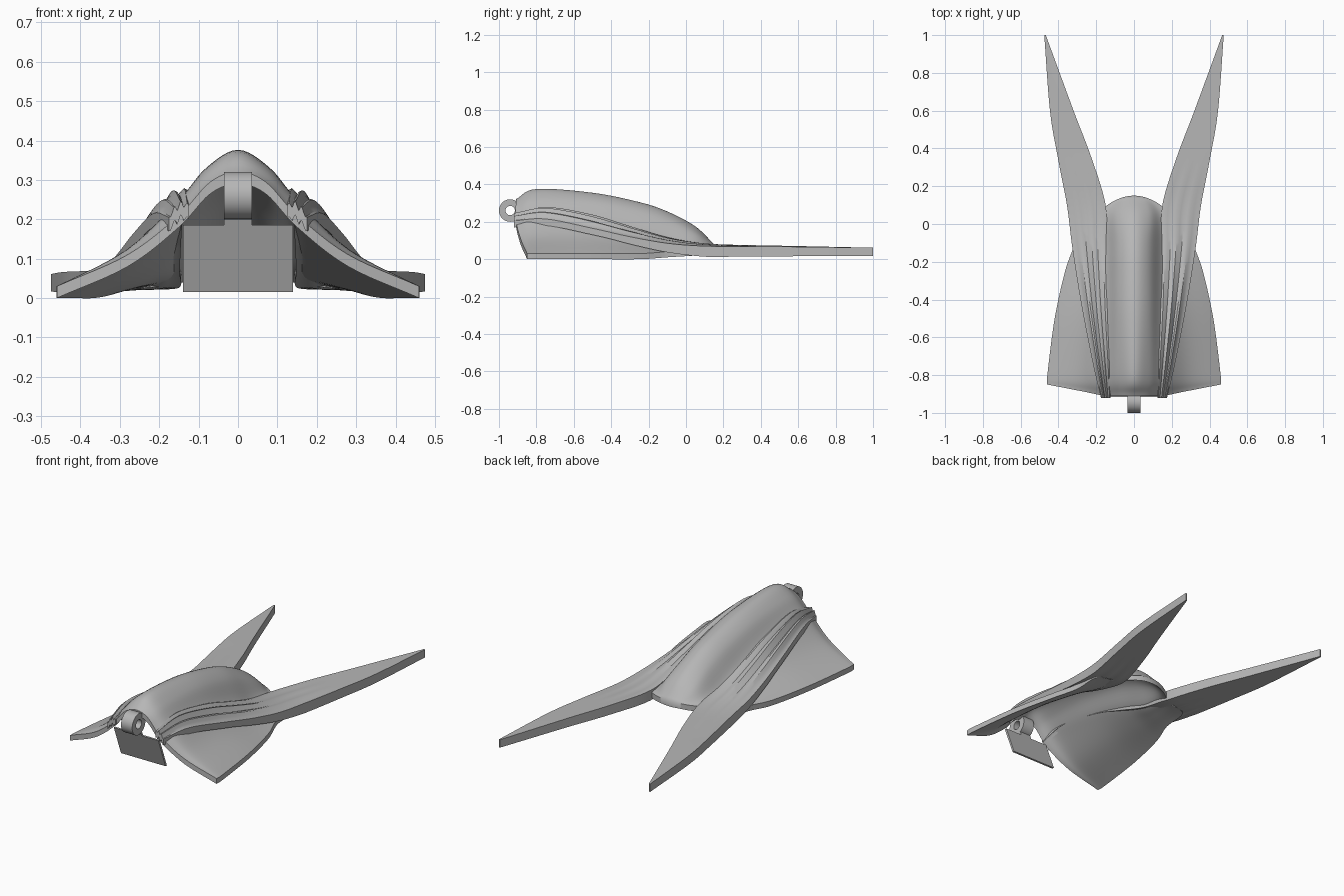
import bpy, bmesh, math
from mathutils import Vector

cube = bpy.data.objects.get("Cube")
if cube:
    bpy.data.objects.remove(cube)

metal = bpy.data.materials.new("plain_grey")
metal.use_nodes = True
GREY = (0.47, 0.47, 0.47, 1)
metal.diffuse_color = GREY
metal.node_tree.nodes["Principled BSDF"].inputs["Base Color"].default_value = GREY


def smooth_path(pts, steps):
    """Catmull-Rom points through pts."""
    ext = [2 * pts[0] - pts[1]] + pts + [2 * pts[-1] - pts[-2]]
    out = []
    for a, b, c, d in zip(ext, ext[1:], ext[2:], ext[3:]):
        for k in range(steps):
            t = k / steps
            out.append(b + (c - a) * t / 2 + (2 * a - 5 * b + 4 * c - d) * t * t / 2
                       + (3 * b - a - 3 * c + d) * t ** 3 / 2)
    return out + [pts[-1]]


def smooth_grid(rows, across, along):
    rows = [smooth_path(r, across) for r in rows]
    columns = [smooth_path(list(c), along) for c in zip(*rows)]
    return list(zip(*columns))


def finish(name, bm, angle=35):
    bmesh.ops.recalc_face_normals(bm, faces=bm.faces)
    mesh = bpy.data.meshes.new(name)
    bm.to_mesh(mesh)
    bm.free()
    mesh.materials.append(metal)
    obj = bpy.data.objects.new(name, mesh)
    bpy.context.collection.objects.link(obj)
    bpy.ops.object.select_all(action="DESELECT")
    obj.select_set(True)
    bpy.context.view_layer.objects.active = obj
    bpy.ops.object.shade_smooth_by_angle(angle=math.radians(angle))
    return obj


def slab(name, rows, thickness, angle=35):
    """Closed sheet: the grid on top, a copy lowered by thickness(y) below."""
    bm = bmesh.new()
    top = [[bm.verts.new(p) for p in r] for r in rows]
    low = [[bm.verts.new((p.x, p.y, p.z - thickness(p.y))) for p in r] for r in rows]
    for g in (top, low):
        for r, s in zip(g, g[1:]):
            for k in range(len(r) - 1):
                bm.faces.new((r[k], r[k + 1], s[k + 1], s[k]))

    def border(g):
        return (g[0] + [r[-1] for r in g[1:]] + g[-1][-2::-1]
                + [r[0] for r in g[-2:0:-1]])
    a, b = border(top), border(low)
    for k in range(len(a)):
        bm.faces.new((a[k - 1], a[k], b[k], b[k - 1]))
    return finish(name, bm, angle)


# Domed body with its flared front wings: half sections (x, z) from centre out
sections = [
    (-0.91, [(0, .32), (.07, .295), (.15, .21), (.28, .11), (.46, .03)]),
    (-0.8, [(0, .375), (.08, .33), (.15, .25), (.28, .125), (.457, .03)]),
    (-0.5, [(0, .355), (.08, .315), (.15, .22), (.26, .12), (.42, .03)]),
    (-0.25, [(0, .305), (.08, .265), (.15, .16), (.24, .09), (.365, .03)]),
    (-0.1, [(0, .255), (.08, .215), (.15, .11), (.22, .07), (.315, .04)]),
    (0.05, [(0, .175), (.08, .145), (.14, .085), (.2, .065), (.3, .05)]),
    (0.15, [(0, .08), (.05, .08), (.1, .075), (.14, .07), (.18, .06)]),
]
rows = []
for y, half in sections:
    row = []
    for x, z in half:
        sweep = 0
        if y < -0.75:
            sweep = 0.13 * max(x - 0.15, 0) * (1.5 if y < -0.85 else 0.4)
        elif y > 0.1:
            sweep = -2.5 * x * x
        row.append(Vector((x, y + sweep, z)))
    rows.append([Vector((-p.x, p.y, p.z)) for p in row[:0:-1]] + row)
slab("body_shell", smooth_grid(rows, 6, 7), lambda y: 0.03, 50)

# Long rear wings: (y, inner x, inner z, outer x, outer z), rising into creased folds
wing = [
    (-0.92, .125, .235, .175, .205),
    (-0.75, .13, .275, .215, .215),
    (-0.5, .14, .235, .265, .165),
    (-0.3, .145, .175, .3, .12),
    (-0.1, .148, .115, .33, .085),
    (0.1, .15, .083, .355, .07),
    (0.35, .225, .075, .403, .068),
    (0.6, .32, .07, .445, .066),
    (1.0, .467, .061, .475, .061),
]


def wing_depth(y):
    """Underside rests on a flat plane at the rear, thin fold at the front."""
    t = min(max((y + 0.4) / 0.5, 0), 1)
    end = min(max((y - 0.1) / 0.9, 0), 1)
    return 0.035 + t * 0.022 - end * 0.012


FOLDS = 12
for side, name in ((1, "left_rear_wing"), (-1, "right_rear_wing")):
    edges = [[Vector((side * a, y, b)), Vector((side * c, y, d))]
             for y, a, b, c, d in wing]
    inner = smooth_path([e[0] for e in edges], 6)
    outer = smooth_path([e[1] for e in edges], 6)
    rows = []
    for p, q in zip(inner, outer):
        fade = min(max((0.35 - p.y) / 0.9, 0), 1)
        row = []
        for k in range(FOLDS + 1):
            u = k / FOLDS
            r = p.lerp(q, u)
            crease = (0.5, 1, 0.1, -0.6)[k % 4]
            r.z += fade * (0.012 * crease * math.sin(math.pi * u) ** 0.5
                           + 0.012 * math.sin(math.pi * u))
            row.append(r)
        rows.append(row)
    slab(name, rows, wing_depth, 30)

# Hanging ring at the nose, bored along x
bm = bmesh.new()
SEG = 40
loops = []
for k in range(SEG):
    a = 2 * math.pi * k / SEG
    loops.append([bm.verts.new((x, -0.94 + r * math.cos(a), 0.26 + r * math.sin(a)))
                  for x, r in ((-.035, .06), (.035, .06), (.035, .025), (-.035, .025))])
for k in range(SEG):
    for j in range(4):
        bm.faces.new((loops[k - 1][j - 1], loops[k - 1][j], loops[k][j], loops[k][j - 1]))
finish("hanging_ring", bm)

# Sloping front plate with a raised tab under the ring
bm = bmesh.new()
outline = [(-.14, .015), (.14, .015), (.14, .185), (.035, .185),
           (.035, .21), (-.035, .21), (-.035, .185), (-.14, .185)]
face = bm.faces.new([bm.verts.new((x, -0.85 - 0.38 * (z - 0.015), z)) for x, z in outline])
back = bmesh.ops.extrude_face_region(bm, geom=[face])["geom"]
bmesh.ops.translate(bm, vec=(0, 0.012, 0),
                    verts=[v for v in back if isinstance(v, bmesh.types.BMVert)])
finish("front_plate", bm)
